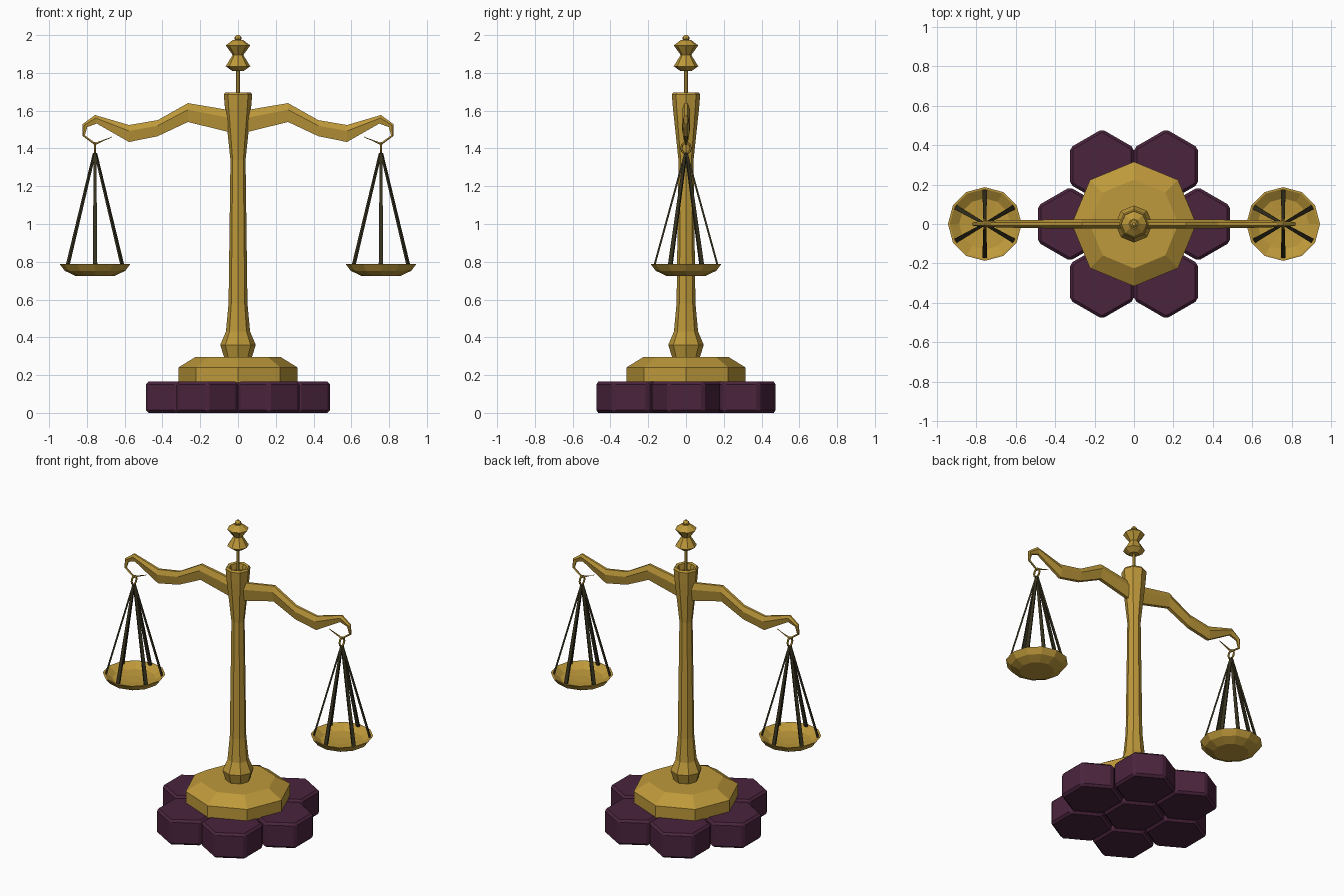
import bpy, bmesh, math
from mathutils import Vector, Matrix

if "Cube" in bpy.data.objects:
    bpy.data.objects.remove(bpy.data.objects["Cube"])


def make_mat(name, col):
    m = bpy.data.materials.new(name)
    m.diffuse_color = (*col, 1)
    m.use_nodes = True
    m.node_tree.nodes["Principled BSDF"].inputs["Base Color"].default_value = m.diffuse_color
    return m


GOLD = make_mat("aged gold", (0.515, 0.319, 0.043))
PURPLE = make_mat("dark plum", (0.069, 0.0176, 0.047))
DARK = make_mat("dark bronze", (0.036, 0.031, 0.013))


def finish(name, bm, mat):
    bmesh.ops.recalc_face_normals(bm, faces=bm.faces)
    me = bpy.data.meshes.new(name)
    bm.to_mesh(me)
    bm.free()
    me.materials.append(mat)
    ob = bpy.data.objects.new(name, me)
    bpy.context.collection.objects.link(ob)
    return ob


def loft(bm, rings, closed=False):
    """Bridge equal-length rings of points, capping the ends unless closed."""
    vs = [[bm.verts.new(p) for p in r] for r in rings]
    n = len(vs[0])
    pairs = list(zip(vs, vs[1:])) + ([(vs[-1], vs[0])] if closed else [])
    for a, b in pairs:
        for i in range(n):
            j = (i + 1) % n
            bm.faces.new((a[i], a[j], b[j], b[i]))
    if not closed:
        bm.faces.new(vs[0])
        bm.faces.new(vs[-1])


def lathe(name, profile, sides, mat, x=0.0, start=0.0):
    bm = bmesh.new()
    ang = [start + 2 * math.pi * i / sides for i in range(sides)]
    loft(bm, [[(x + r * math.cos(a), r * math.sin(a), z) for a in ang] for r, z in profile])
    return finish(name, bm, mat)


# Plinth: seven bevelled hexagonal blocks
centres = [(0, 0), (0.325, 0), (-0.325, 0)]
centres += [(sx * 0.1625, sy * 0.294) for sx in (-1, 1) for sy in (-1, 1)]
for i, (cx, cy) in enumerate(centres):
    ob = lathe(f"hex_block_{i + 1}", [(0.187, 0), (0.187, 0.165)], 6, PURPLE, 0, math.pi / 6)
    ob.location = (cx, cy, 0)
    bev = ob.modifiers.new("bevel", 'BEVEL')
    bev.width = 0.014
    bev.segments = 1

# Octagonal foot, column with recessed top, rod and finial
lathe("foot", [(0.316, 0.16), (0.316, 0.24), (0.225, 0.296)], 8, GOLD)
lathe("column", [(0.072, 0.29), (0.094, 0.36), (0.064, 0.43), (0.05, 0.58), (0.04, 1.34),
                 (0.069, 1.61), (0.075, 1.685), (0.067, 1.697), (0.052, 1.692),
                 (0.046, 1.655)], 8, GOLD)
lathe("rod", [(0.01, 1.65), (0.01, 1.83)], 8, GOLD)
lathe("finial", [(0.03, 1.81), (0.065, 1.835), (0.028, 1.895), (0.065, 1.945),
                 (0.026, 1.975)], 8, GOLD)
lathe("finial_knob", [(0.01, 1.965), (0.02, 1.98), (0.018, 1.99), (0.008, 2.0)], 8, GOLD)

# Wavy beam arm ending in a hook: outer x, z, inner x, z, half width
ARM = [(0, 1.595, 0, 1.475, 0.022),
       (0.265, 1.64, 0.265, 1.54, 0.022),
       (0.425, 1.55, 0.425, 1.465, 0.022),
       (0.577, 1.524, 0.577, 1.434, 0.020),
       (0.757, 1.577, 0.748, 1.532, 0.015),
       (0.822, 1.529, 0.798, 1.513, 0.010),
       (0.823, 1.466, 0.811, 1.470, 0.007),
       (0.757, 1.417, 0.757, 1.430, 0.006),
       (0.667, 1.463, 0.670, 1.457, 0.003)]
PX = 0.757


def strip(bm, a, b, tangent, sizes):
    """Flat tapered strap from a to b; sizes are (half width, half thickness)."""
    d = (b - a).normalized()
    nrm = d.cross(tangent).normalized()
    loft(bm, [[p + tangent * (w * sx) + nrm * (t * sy)
               for sx, sy in ((-1, -1), (1, -1), (1, 1), (-1, 1))]
              for p, (w, t) in zip((a, b), sizes)])


for s, side in ((-1, "left"), (1, "right")):
    bm = bmesh.new()
    rings = []
    for ox, oz, ix, iz, w in ARM:
        ring = []
        for f, wy in ((0, 0.4), (0.35, 1), (1, 0.5), (1, -0.5), (0.35, -1), (0, -0.4)):
            ring.append((s * (ox + (ix - ox) * f), w * wy, oz + (iz - oz) * f))
        rings.append(ring)
    loft(bm, rings)
    finish(f"beam_{side}", bm, GOLD)

    # Hanging ring in the y-z plane
    bm = bmesh.new()
    rings = []
    for i in range(10):
        a = 2 * math.pi * i / 10
        rings.append([(s * PX + 0.006 * math.sin(b),
                       (0.025 + 0.006 * math.cos(b)) * math.cos(a),
                       1.402 + (0.028 + 0.006 * math.cos(b)) * math.sin(a))
                      for b in (2 * math.pi * k / 6 for k in range(6))])
    loft(bm, rings, closed=True)
    finish(f"hanging_ring_{side}", bm, GOLD)

    # Six straps from the ring to the pan
    bm = bmesh.new()
    for k in range(6):
        a = math.radians(30 + 60 * k)
        rad = Vector((math.cos(a), math.sin(a), 0))
        tan = Vector((-math.sin(a), math.cos(a), 0))
        c = Vector((s * PX, 0, 0))
        strip(bm, c + rad * 0.004 + Vector((0, 0, 1.375)),
              c + rad * 0.168 + Vector((0, 0, 0.778)), tan, ((0.007, 0.005), (0.012, 0.005)))
    finish(f"pan_straps_{side}", bm, DARK)

    # Shallow faceted pan with an open bowl
    lathe(f"pan_{side}", [(0.105, 0.726), (0.16, 0.752), (0.187, 0.788), (0.178, 0.788),
                          (0.13, 0.757), (0.05, 0.75)], 12, GOLD, s * PX)
